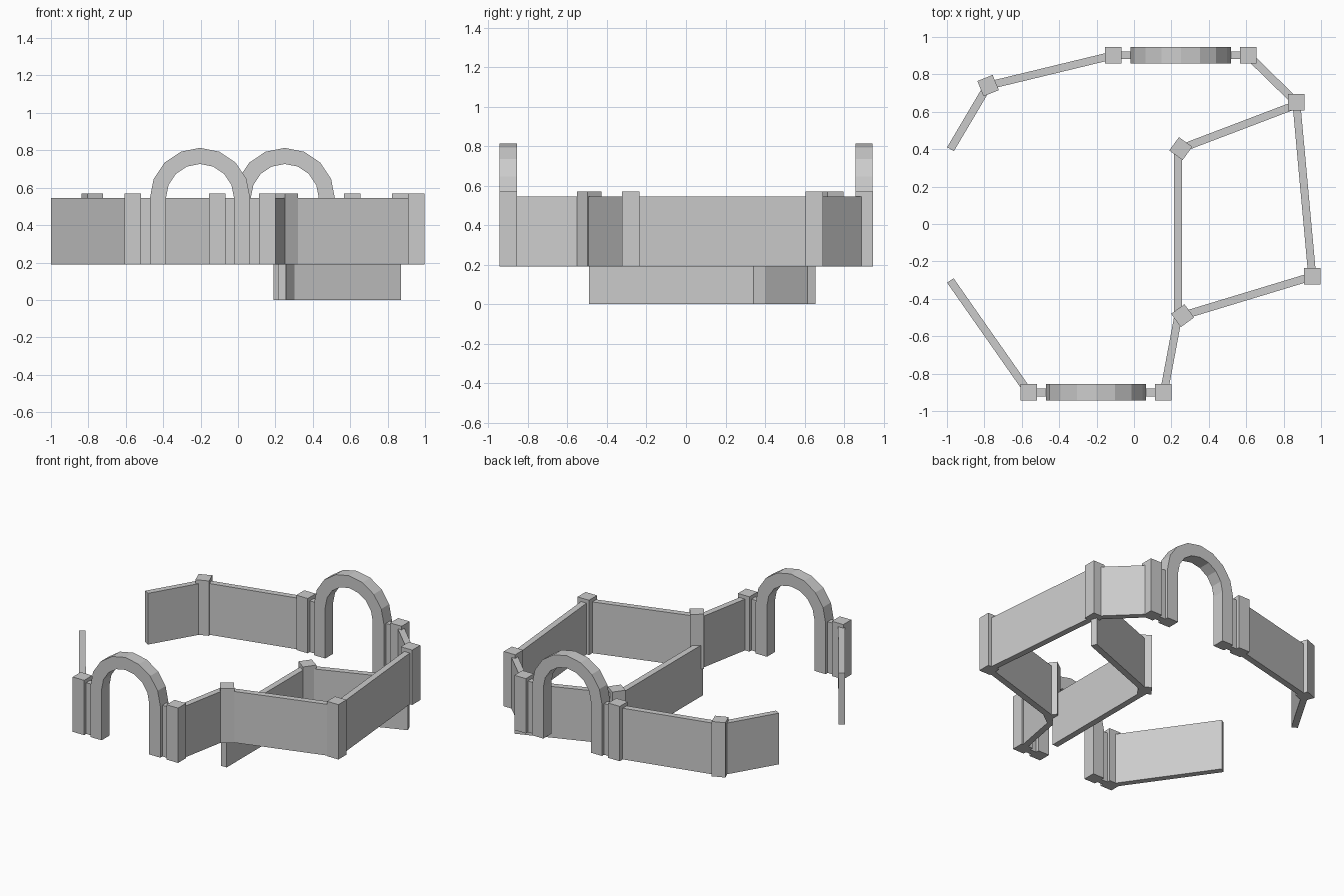
import bpy
import bmesh
import math
from mathutils import Matrix, Vector

default_cube = bpy.data.objects.get("Cube")
if default_cube:
    bpy.data.objects.remove(default_cube, do_unlink=True)

stone = bpy.data.materials.new("grey_stone")
stone.use_nodes = True
colour = (0.6, 0.6, 0.6, 1)
stone.diffuse_color = colour
stone.node_tree.nodes["Principled BSDF"].inputs["Base Color"].default_value = colour

BASE = 0.19          # ground level of the main wall; the lower terrace stands on 0
WALL_H = 0.355
POST_H = 0.38
WALL_T = 0.042
POST_W = 0.088


def finish(name, bm):
    bmesh.ops.recalc_face_normals(bm, faces=bm.faces)
    mesh = bpy.data.meshes.new(name)
    bm.to_mesh(mesh)
    bm.free()
    mesh.materials.append(stone)
    obj = bpy.data.objects.new(name, mesh)
    bpy.context.collection.objects.link(obj)


def block(name, centre, size, angle, base):
    bm = bmesh.new()
    place = (Matrix.Translation((centre[0], centre[1], base + size[2] / 2))
             @ Matrix.Rotation(angle, 4, "Z") @ Matrix.Diagonal((*size, 1)))
    bmesh.ops.create_cube(bm, size=1, matrix=place)
    finish(name, bm)


def post(name, centre, degrees=0, base=BASE):
    block(name, centre, (POST_W, POST_W, POST_H), math.radians(degrees), base)


def wall(name, start, end, base=BASE):
    a, b = Vector(start), Vector(end)
    d = b - a
    block(name, (a + b) / 2, (d.length, WALL_T, WALL_H), math.atan2(d.y, d.x), base)


def arch(name, x, y, outer=0.268, inner=0.182, depth=0.087, steps=8):
    spring = BASE + WALL_H

    def outline(r):
        ring = [(r * math.cos(math.pi * i / steps), spring + r * math.sin(math.pi * i / steps))
                for i in range(steps + 1)]
        return [(r, BASE)] + ring + [(-r, BASE)]

    bm = bmesh.new()
    out, inn = [[bm.verts.new((x + px, y - depth / 2, pz)) for px, pz in outline(r)]
                for r in (outer, inner)]
    faces = [bm.faces.new((out[i], out[i + 1], inn[i + 1], inn[i]))
             for i in range(len(out) - 1)]
    made = bmesh.ops.extrude_face_region(bm, geom=faces, use_keep_orig=True)
    moved = [g for g in made["geom"] if isinstance(g, bmesh.types.BMVert)]
    bmesh.ops.translate(bm, verts=moved, vec=(0, depth, 0))
    finish(name, bm)


# Gateways: an arch, a post either side and short links between
gates = {}
for side, x, y in (("front", -0.203, -0.9), ("back", 0.25, 0.902)):
    arch(side + "_arch", x, y)
    for hand, s in (("right", -1), ("left", 1)):
        spot = (x + s * 0.36, y)
        gates[side, hand] = spot
        post(f"{side}_{hand}_gate_post", spot)
        wall(f"{side}_{hand}_gate_link", (x + s * 0.25, y), spot)

# Corner posts
back_right = (-0.78, 0.74)
back_left = (0.868, 0.65)
front_left = (0.953, -0.28)
inner_front = (0.26, -0.49)
inner_back = (0.25, 0.403)
post("back_right_post", back_right, 22)
post("back_left_post", back_left)
post("front_left_post", front_left)
post("inner_front_post", inner_front, 36)
post("inner_back_post", inner_back, -36, base=0)

# Main enclosure walls
wall("front_right_wall", (-0.982, -0.302), gates["front", "right"])
wall("back_right_end_wall", (-0.981, 0.4), back_right)
wall("back_right_wall", back_right, gates["back", "right"])
wall("back_left_wall", gates["back", "left"], back_left)
wall("left_wall", back_left, front_left)
wall("front_left_wall", front_left, inner_front)
wall("inner_front_wall", (0.237, -0.49), (0.16, -0.9))

# Lower terrace walls
wall("terrace_side_wall", (0.235, -0.49), (0.235, 0.4), base=0)
wall("terrace_back_wall", inner_back, (0.863, 0.636), base=0)
